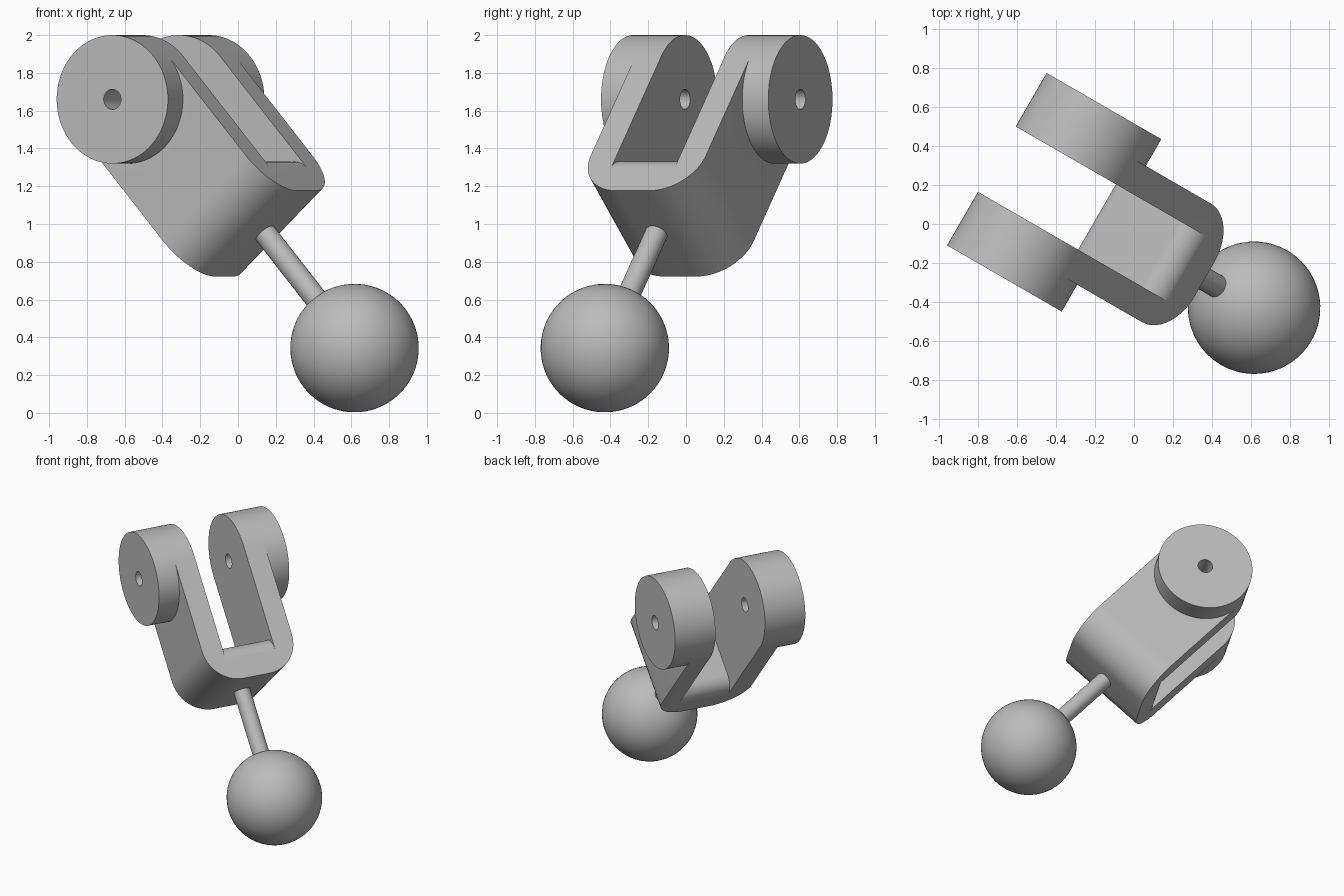
import bpy, bmesh, math
from mathutils import Matrix, Vector

if "Cube" in bpy.data.objects:
    bpy.data.objects.remove(bpy.data.objects["Cube"])

# Local frame: X along the pin, Y across the arms, Z from the pin to the ball
PIN = Vector((-0.41, 0.163, 1.66))
tilt, turn = math.radians(48), math.radians(-30)
u = Vector((math.cos(turn), math.sin(turn), 0))
down = u * math.cos(tilt) + Vector((0, 0, -math.sin(tilt)))
across = u * math.sin(tilt) + Vector((0, 0, math.cos(tilt)))
pin_axis = across.cross(down)
FRAME = Matrix.Translation(PIN) @ Matrix((pin_axis, across, down)).transposed().to_4x4()

R = 0.34             # boss and ball radius
ARM_HALF = 0.352     # half width over the arms
SLOT_HALF = 0.194    # half width between the arms
BASE = 0.956         # distance from pin to yoke base
FLOOR, ROUND = 0.69, 0.109   # slot floor and its rounded edges
CORNER = 0.25        # outer corner radius of the yoke

grey = bpy.data.materials.new("plain grey")
grey.diffuse_color = (0.5, 0.5, 0.5, 1)
grey.use_nodes = True
grey.node_tree.nodes["Principled BSDF"].inputs["Base Color"].default_value = grey.diffuse_color


def finish(name, bm):
    bmesh.ops.recalc_face_normals(bm, faces=bm.faces)
    me = bpy.data.meshes.new(name)
    bm.to_mesh(me)
    bm.free()
    me.materials.append(grey)
    ob = bpy.data.objects.new(name, me)
    ob.matrix_world = FRAME
    bpy.context.collection.objects.link(ob)
    return ob


def prism(name, points, step):
    """Extrude a closed outline by the vector step."""
    bm = bmesh.new()
    face = bm.faces.new([bm.verts.new(p) for p in points])
    new = bmesh.ops.extrude_face_region(bm, geom=[face])["geom"]
    bmesh.ops.translate(bm, vec=step, verts=[v for v in new if isinstance(v, bmesh.types.BMVert)])
    return finish(name, bm)


def cylinder(name, radius, length, centre, along_pin, segments=64):
    bm = bmesh.new()
    rot = Matrix.Rotation(math.pi / 2, 4, 'Y') if along_pin else Matrix()
    bmesh.ops.create_cone(bm, cap_ends=True, segments=segments, radius1=radius, radius2=radius,
                          depth=length, matrix=Matrix.Translation(centre) @ rot)
    return finish(name, bm)


def arc(cx, cy, r, a0, a1, n=14):
    angles = [math.radians(a0 + (a1 - a0) * i / n) for i in range(n + 1)]
    return [(cx + r * math.cos(a), cy + r * math.sin(a)) for a in angles]


def combine(ob, tool, operation):
    m = ob.modifiers.new(operation.lower(), 'BOOLEAN')
    m.operation, m.object, m.solver = operation, tool, 'EXACT'
    bpy.context.view_layer.objects.active = ob
    bpy.ops.object.modifier_apply(modifier=m.name)
    bpy.data.objects.remove(tool)


# Yoke body with rounded base corners
c = ARM_HALF - CORNER
outline = [(-ARM_HALF, 0), (ARM_HALF, 0)]
outline += arc(c, BASE - CORNER, CORNER, 0, 90) + arc(-c, BASE - CORNER, CORNER, 90, 180)
half = R - 0.0005
yoke = prism("yoke", [(x, -half, z) for x, z in outline], (0, 2 * half, 0))

# Round bosses at the arm ends
combine(yoke, cylinder("bosses", R, 1.022, (0, 0, 0), True, 96), 'UNION')

# Slot between the arms, with a floor rounded at both edges
e, t = R - ROUND, FLOOR + ROUND
slot = [(-0.6, -0.6), (-0.6, t)] + arc(-e, t, ROUND, 180, 270)
slot += arc(e, t, ROUND, 270, 360) + [(0.6, t), (0.6, -0.6)]
combine(yoke, prism("slot", [(-SLOT_HALF, y, z) for y, z in slot], (2 * SLOT_HALF, 0, 0)), 'DIFFERENCE')

# Pin hole through both bosses
combine(yoke, cylinder("pin_hole", 0.053, 1.4, (0, 0, 0), True, 32), 'DIFFERENCE')

# Rod and ball
rod = cylinder("rod", 0.06, 0.65, (0, 0, 1.225), False, 48)
bm = bmesh.new()
bmesh.ops.create_uvsphere(bm, u_segments=64, v_segments=32, radius=R,
                          matrix=Matrix.Translation((0, 0, 1.772)))
ball = finish("ball", bm)

# Smooth curved surfaces, keep edges sharp
bpy.ops.object.select_all(action='DESELECT')
for ob in (yoke, rod, ball):
    ob.select_set(True)
bpy.context.view_layer.objects.active = yoke
bpy.ops.object.shade_smooth_by_angle(angle=math.radians(30))
